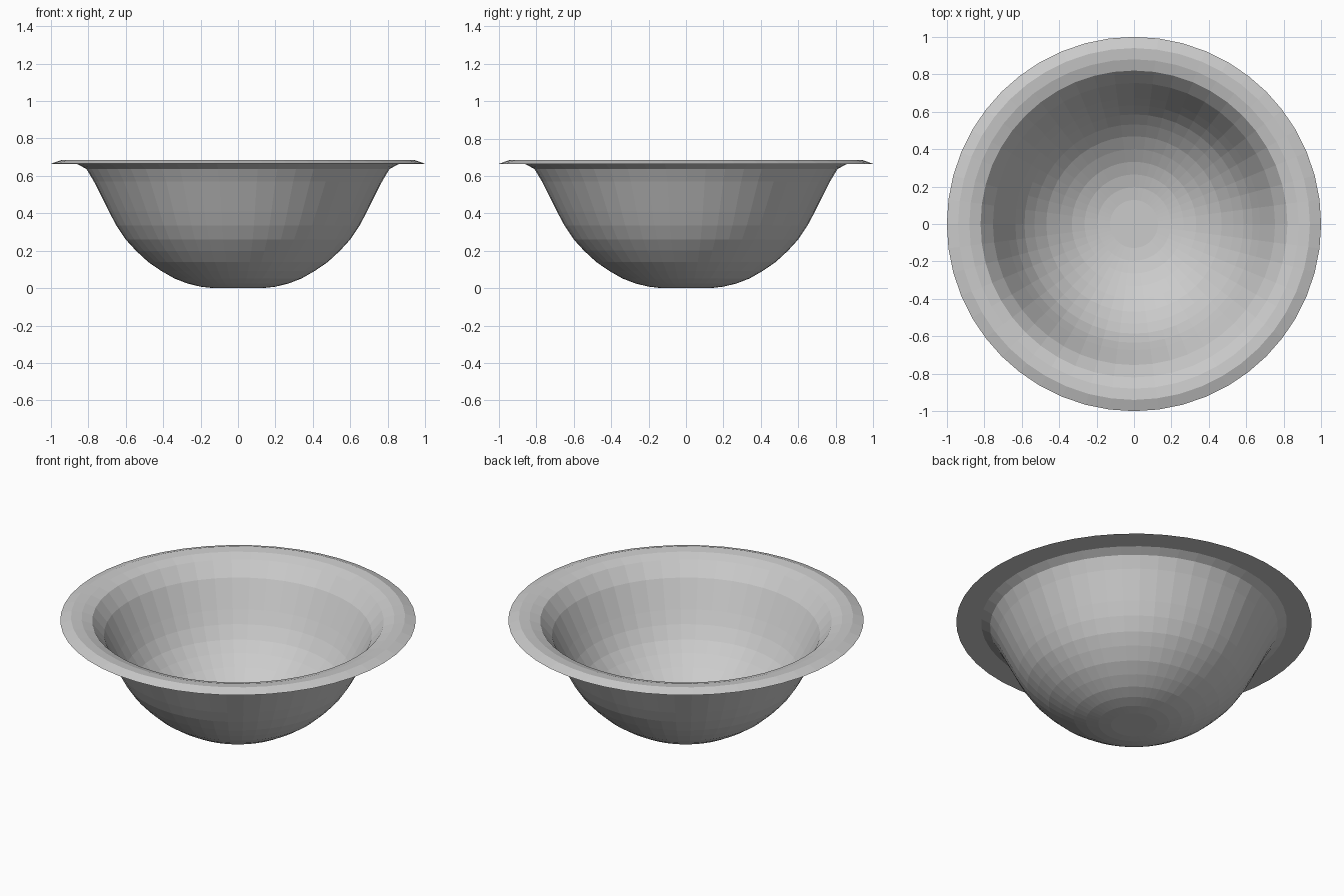
import bpy, bmesh, math
from mathutils import Vector

cube = bpy.data.objects.get("Cube")
if cube:
    bpy.data.objects.remove(cube, do_unlink=True)

SEGMENTS = 48
WALL = 0.018

# Outer wall, from the foot up to the neck below the rim
wall = [(0.13, 0), (0.2, 0.008), (0.27, 0.025), (0.34, 0.052), (0.41, 0.092),
        (0.48, 0.14), (0.545, 0.2), (0.6, 0.26), (0.65, 0.335), (0.69, 0.41),
        (0.73, 0.49), (0.77, 0.57), (0.81, 0.637)]
# Flat underside of the rim, its thin edge, then the rounded top and inner lip
rim = [(0.86, 0.664), (1.0, 0.665), (0.94, 0.686), (0.88, 0.68), (0.82, 0.66)]


def offset_inward(points, distance):
    """Shift a profile along its normals towards the inside of the bowl."""
    result = []
    for i, p in enumerate(points):
        a = Vector(points[max(i - 1, 0)])
        b = Vector(points[min(i + 1, len(points) - 1)])
        t = (b - a).normalized()
        result.append((p[0] - t.y * distance, p[1] + t.x * distance))
    return result


inner = offset_inward(wall[:-1], WALL)
profile = [(0, 0)] + wall + rim + inner[::-1] + [(0, WALL)]

# Turn the profile around the vertical axis
bm = bmesh.new()
verts = [bm.verts.new((0, -r, z)) for r, z in profile]
edges = [bm.edges.new(pair) for pair in zip(verts, verts[1:])]
bmesh.ops.spin(bm, geom=verts + edges, cent=(0, 0, 0), axis=(0, 0, 1),
               angle=2 * math.pi, steps=SEGMENTS, use_merge=True)
bmesh.ops.remove_doubles(bm, verts=bm.verts, dist=0.0005)
bmesh.ops.recalc_face_normals(bm, faces=bm.faces)
mesh = bpy.data.meshes.new("bowl")
bm.to_mesh(mesh)
bm.free()

# Plain grey finish
grey = bpy.data.materials.new("light_grey")
grey.use_nodes = True
colour = (0.6, 0.6, 0.6, 1)
grey.diffuse_color = colour
grey.node_tree.nodes["Principled BSDF"].inputs["Base Color"].default_value = colour
mesh.materials.append(grey)

bowl = bpy.data.objects.new("bowl", mesh)
bpy.context.collection.objects.link(bowl)
